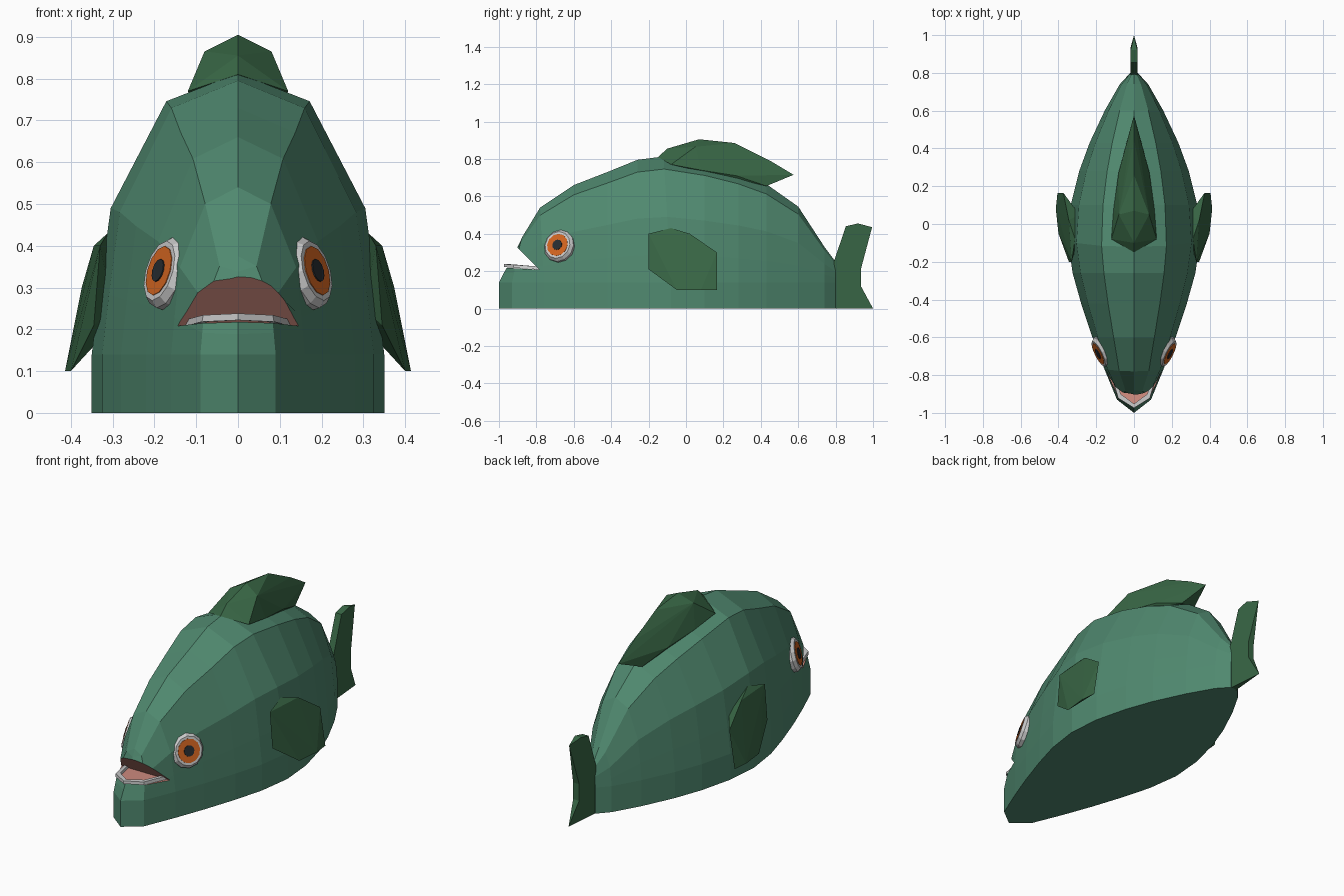
import bpy, bmesh, math
from mathutils import Vector

if "Cube" in bpy.data.objects:
    bpy.data.objects.remove(bpy.data.objects["Cube"])


def material(name, rgb):
    m = bpy.data.materials.new(name)
    m.diffuse_color = (*rgb, 1)
    m.use_nodes = True
    m.node_tree.nodes["Principled BSDF"].inputs["Base Color"].default_value = m.diffuse_color
    return m


GREEN = material("scale_green", (0.08, 0.25, 0.16))
FIN = material("fin_green", (0.04, 0.135, 0.06))
PINK = material("mouth_pink", (0.65, 0.27, 0.22))
ORANGE = material("iris_orange", (0.65, 0.13, 0.015))
BLACK = material("pupil_black", (0.02, 0.025, 0.03))
WHITE = material("pale_grey", (0.6, 0.6, 0.6))


def finish(bm, name, mats):
    bmesh.ops.remove_doubles(bm, verts=bm.verts, dist=1e-5)
    bmesh.ops.recalc_face_normals(bm, faces=bm.faces)
    mesh = bpy.data.meshes.new(name)
    bm.to_mesh(mesh)
    bm.free()
    for m in mats:
        mesh.materials.append(m)
    ob = bpy.data.objects.new(name, mesh)
    bpy.context.collection.objects.link(ob)
    return ob


def loft(bm, rings):
    """Bridge closed rings in order and cap both ends."""
    vs = [[bm.verts.new(p) for p in r] for r in rings]
    n = len(vs[0])
    for a, b in zip(vs, vs[1:]):
        for i in range(n):
            bm.faces.new((a[i], a[(i + 1) % n], b[(i + 1) % n], b[i]))
    bm.faces.new(vs[0])
    bm.faces.new(vs[-1])


def hull(name, pts, mat):
    bm = bmesh.new()
    for p in pts:
        bm.verts.new(p)
    out = bmesh.ops.convex_hull(bm, input=bm.verts)
    loose = [v for v in bm.verts if not v.link_faces]
    bmesh.ops.delete(bm, geom=loose, context='VERTS')
    bmesh.ops.dissolve_limit(bm, angle_limit=0.02, verts=bm.verts, edges=bm.edges)
    return finish(bm, name, [mat])


# Body: stations of (lower y, upper y, half width, top z)
stations = [(-1, -.885, 0, .36), (-.93, -.88, .09, .375), (-.76, -.78, .16, .54),
            (-.6, -.6, .22, .66), (-.42, -.42, .28, .73), (-.26, -.26, .325, .795),
            (-.08, -.12, .35, .813), (.1, .1, .335, .775), (.28, .28, .29, .725),
            (.43, .43, .235, .665), (.6, .6, .155, .545), (.74, .74, .075, .33),
            (.8, .8, .02, .25)]
section = [(1, 0), (.95, .22), (.87, .52), (.49, .9)]


def body_ring(yb, yt, w, top):
    half = [(w, yb, 0)]
    half += [(w * k, yb + (yt - yb) * f, .14 + f * (top - .14)) for k, f in section]
    return half + [(0, yt, top)] + [(-x, y, z) for x, y, z in reversed(half)]


bm = bmesh.new()
vs = [[bm.verts.new(p) for p in body_ring(*s)] for s in stations]
n = len(vs[0])
for a, b in zip(vs, vs[1:]):
    for i in range(n):
        bm.faces.new((a[i], a[(i + 1) % n], b[(i + 1) % n], b[i]))
bm.faces.new(vs[-1])
bmesh.ops.dissolve_degenerate(bm, dist=1e-5, edges=bm.edges)
body = finish(bm, "body", [GREEN, PINK])

# Mouth wedge, cut out of the head
wedge = [(-.785, .208), (-1.1, .225), (-1.1, .523)]
bm = bmesh.new()
loft(bm, [[(x, y, z) for y, z in wedge] for x in (-.4, .4)])
for f in bm.faces:
    f.material_index = 1
cutter = finish(bm, "mouth_cutter", [GREEN, PINK])
cutter.hide_render = True
mod = body.modifiers.new("mouth", 'BOOLEAN')
mod.operation = 'DIFFERENCE'
mod.solver = 'EXACT'
mod.object = cutter
bpy.context.view_layer.objects.active = body
bpy.ops.object.modifier_apply(modifier="mouth")
bpy.data.objects.remove(cutter)

# Lower lip: thin rim around the jaw
rim = [(.126, -.785, .208), (.086, -.922, .218), (0, -.974, .222)]
rim += [(-x, y, z) for x, y, z in rim[1::-1]]
rings = []
for x, y, z in rim:
    xi, yi = x * .82, y + (.022 if y < -.8 else 0)
    rings.append([(x, y, z), (x * .97, y, z + .016), (xi, yi, z + .016), (xi, yi, z)])
bm = bmesh.new()
loft(bm, rings)
finish(bm, "lower_lip", [WHITE])

# Dorsal fin
ridge = [(0, -.15, .81), (0, -.1, .855), (0, .07, .905), (0, .26, .885),
         (0, .45, .79), (0, .575, .715)]
flank = [(.12, -.08, .77), (.08, .05, .865), (.108, .08, .74), (.082, .27, .71),
         (.04, .43, .655)]
hull("dorsal_fin", ridge + flank + [(-x, y, z) for x, y, z in flank], FIN)

# Tail fin: flat forked profile with pinched tips
tail = [(.79, 0), (.79, .25), (.855, .44), (.92, .455), (.995, .435), (.935, .21),
        (.935, .12), (1, 0)]
bm = bmesh.new()
loft(bm, [[(s * (0 if y > .98 else .018), y, z) for y, z in tail] for s in (-1, 1)])
bmesh.ops.remove_doubles(bm, verts=bm.verts, dist=1e-5)
finish(bm, "tail_fin", [FIN])

# Side fins and eyes, mirrored
pectoral = [(.33, -.2, .40), (.345, -.2, .21), (.40, -.05, .10), (.414, .08, .10),
            (.405, .165, .10), (.374, .165, .30), (.345, .02, .40), (.312, -.08, .43),
            (.30, -.1, .25), (.29, .05, .34), (.29, .03, .22)]
parts = [("eye_rim", WHITE, [(.07, -.06), (.088, -.022), (.088, -.004), (.074, .012), (.058, .012)]),
         ("iris", ORANGE, [(.061, -.02), (.061, .014)]),
         ("pupil", BLACK, [(.028, 0), (.028, .017)])]
for side, s in (("right", 1), ("left", -1)):
    hull(side + "_fin", [(s * x, y, z) for x, y, z in pectoral], FIN)
    axis = Vector((s * .86, -.43, .26)).normalized()
    u = axis.cross(Vector((0, 0, 1))).normalized()
    v = u.cross(axis)
    center = Vector((s * .178, -.682, .337))
    for name, mat, rings in parts:
        bm = bmesh.new()
        loft(bm, [[center + axis * h + r * (u * math.cos(t * math.pi / 6) + v * math.sin(t * math.pi / 6))
                   for t in range(12)] for r, h in rings])
        finish(bm, side + "_" + name, [mat])
